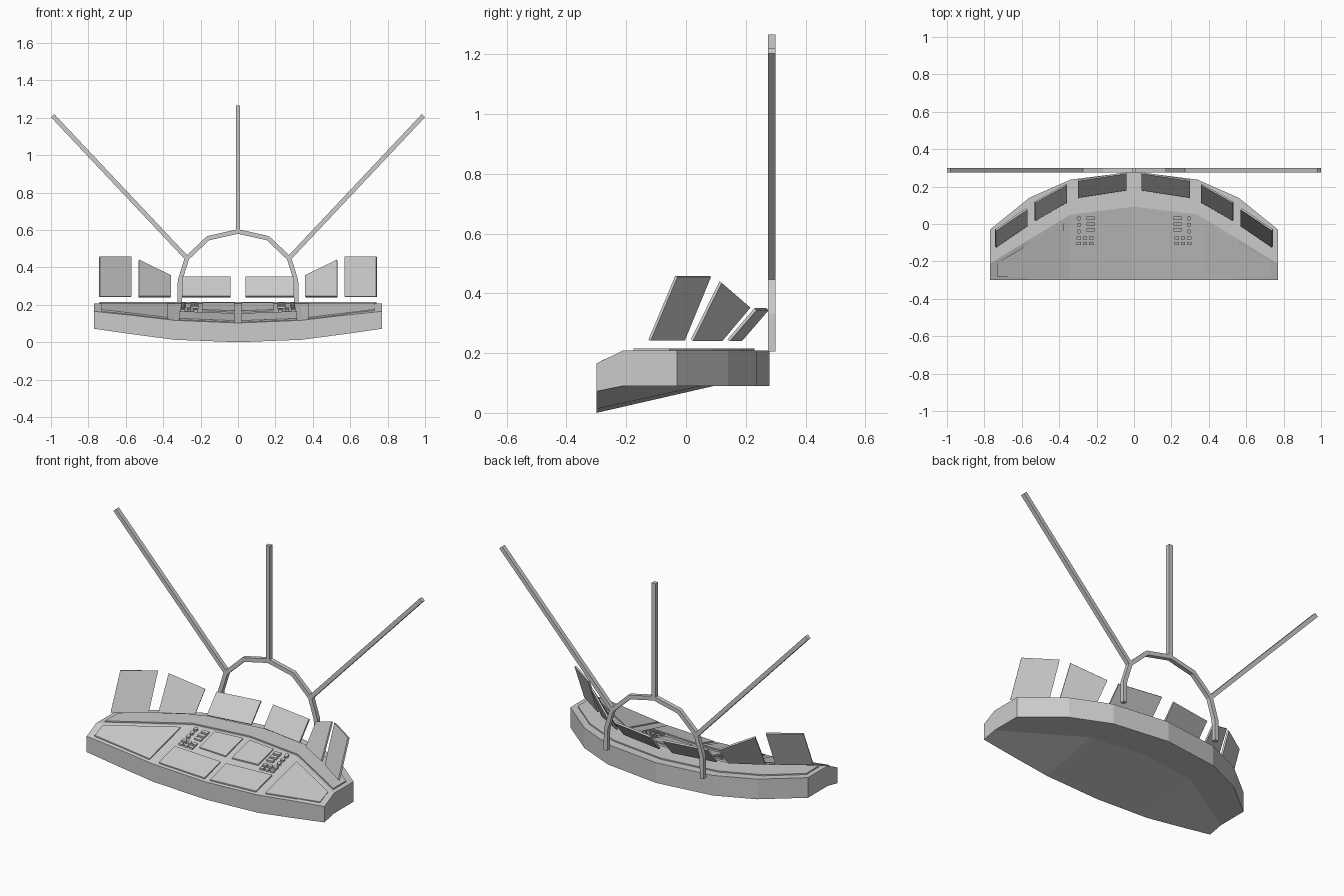
import bpy, bmesh, math
from mathutils import Vector

if "Cube" in bpy.data.objects:
    bpy.data.objects.remove(bpy.data.objects["Cube"])


def loft(name, rings):
    """Skin equal-length rings of points and cap both ends."""
    bm = bmesh.new()
    vs = [[bm.verts.new(p) for p in r] for r in rings]
    n = len(rings[0])
    for a, b in zip(vs, vs[1:]):
        for i in range(n):
            j = (i + 1) % n
            bm.faces.new((a[i], a[j], b[j], b[i]))
    bm.faces.new(vs[0])
    bm.faces.new(vs[-1])
    bmesh.ops.recalc_face_normals(bm, faces=bm.faces)
    me = bpy.data.meshes.new(name)
    bm.to_mesh(me)
    bm.free()
    ob = bpy.data.objects.new(name, me)
    bpy.context.collection.objects.link(ob)
    return ob


def mirror(ob):
    m = ob.modifiers.new("mirror", 'MIRROR')
    m.use_mirror_merge = False
    return ob


def lerp_table(table, x):
    x = abs(x)
    for a, b in zip(table, table[1:]):
        if x <= b[0]:
            t = (x - a[0]) / (b[0] - a[0])
            return [p + (q - p) * t for p, q in zip(a, b)]
    return list(table[-1])


# Console stations: x, inner rim y, back y, front bottom z, front top z
FRONT, TOP, LOW = -0.3, 0.208, 0.09
stations = [(0, 0.093, 0.28, 0.0, 0.103), (0.34, 0.05, 0.237, 0.013, 0.117),
            (0.56, -0.083, 0.14, 0.042, 0.143), (0.77, -0.212, -0.03, 0.072, 0.165)]
xs = [-s[0] for s in stations[:0:-1]] + [s[0] for s in stations]


def console_ring(x):
    _, inner, back, zb, zt = lerp_table(stations, x)
    return [(x, FRONT, zb), (x, FRONT, zt), (x, inner, TOP),
            (x, back, TOP), (x, back, LOW), (x, inner, LOW)]


loft("console_body", [console_ring(x) for x in xs])


# Raised strip on the rim
def strip_ring(x):
    _, inner, back, _, _ = lerp_table(stations, x)
    a, b = inner + 0.018, back - 0.05
    return [(x, a, TOP - 0.005), (x, a, TOP + 0.007),
            (x, b, TOP + 0.007), (x, b, TOP - 0.005)]


loft("rim_strip", [strip_ring(x) for x in [-0.74] + xs[1:-1] + [0.74]])


# Parts that lie on the sloping desk
def desk(x, y, lift):
    _, inner, _, _, zt = lerp_table(stations, x)
    t = (y - FRONT) / (inner - FRONT)
    return (x, y, zt + (TOP - zt) * t + lift)


def desk_panel(name, pts, lift=0.007):
    return mirror(loft(name, [[desk(x, y, -0.006) for x, y in pts],
                              [desk(x, y, lift) for x, y in pts]]))


def rect(x0, x1, y0, y1):
    return [(x0, y0), (x1, y0), (x1, y1), (x0, y1)]


desk_panel("side_panel", [(0.375, -0.283), (0.73, -0.283), (0.73, -0.208), (0.375, 0.005)])
desk_panel("lower_panel", rect(0.018, 0.315, -0.283, -0.135))
desk_panel("screen", [(0.02, -0.085), (0.19, -0.085), (0.19, 0.057), (0.02, 0.076)])

# Keys and knobs
for i in range(3):
    y = 0.03 - i * 0.03
    desk_panel("bar_key", rect(0.212, 0.255, y - 0.009, y + 0.009), 0.01)
    x = 0.228 + i * 0.034
    for y in (-0.075, -0.103):
        desk_panel("row_key", rect(x - 0.012, x + 0.012, y - 0.008, y + 0.008), 0.01)
for x, y in ((0.294, 0.03), (0.294, -0.005), (0.294, -0.04)):
    circle = [(x + 0.012 * math.cos(k * math.pi / 4), y + 0.012 * math.sin(k * math.pi / 4))
              for k in range(8)]
    desk_panel("knob", circle, 0.012)


# Leaning panes: inner and outer edges as x, bottom y, top y, top z
def pane(name, a, b, z0=0.243):
    face = [Vector(p) for p in ((a[0], a[1], z0), (b[0], b[1], z0),
                                (b[0], b[2], b[3]), (a[0], a[2], a[3]))]
    n = (face[1] - face[0]).cross(face[3] - face[0]).normalized() * 0.005
    mirror(loft(name, [[p - n for p in face], [p + n for p in face]]))


pane("centre_pane", (0.04, 0.183, 0.273, 0.347), (0.3, 0.143, 0.233, 0.347))
pane("middle_pane", (0.36, 0.118, 0.212, 0.355), (0.53, 0.02, 0.116, 0.438))
pane("outer_pane", (0.573, -0.008, 0.08, 0.457), (0.74, -0.122, -0.032, 0.457))


# Window frame bars: mitred flat path with constant width in the xz plane
def bar(name, path, width=0.024, y0=0.275, y1=0.3):
    p = [Vector(q) for q in path]
    rings = []
    for i, q in enumerate(p):
        d0 = (q - p[max(i - 1, 0)]).normalized() if i else (p[1] - q).normalized()
        d1 = (p[i + 1] - q).normalized() if i < len(p) - 1 else d0
        t = (d0 + d1).normalized()
        n = Vector((-t.y, t.x)) * (width / 2 / t.dot(d0))
        a, b = q - n, q + n
        rings.append([(a.x, y0, a.y), (b.x, y0, b.y), (b.x, y1, b.y), (a.x, y1, a.y)])
    return loft(name, rings)


half = [(0.312, 0.205), (0.31, 0.33), (0.273, 0.449), (0.16, 0.556)]
bar("frame_arch", half + [(0, 0.592)] + [(-x, z) for x, z in half[::-1]])
bar("frame_centre_bar", [(0, 0.592), (0, 1.266)])
mirror(bar("frame_side_bar", [(0.273, 0.449), (0.991, 1.211)]))
